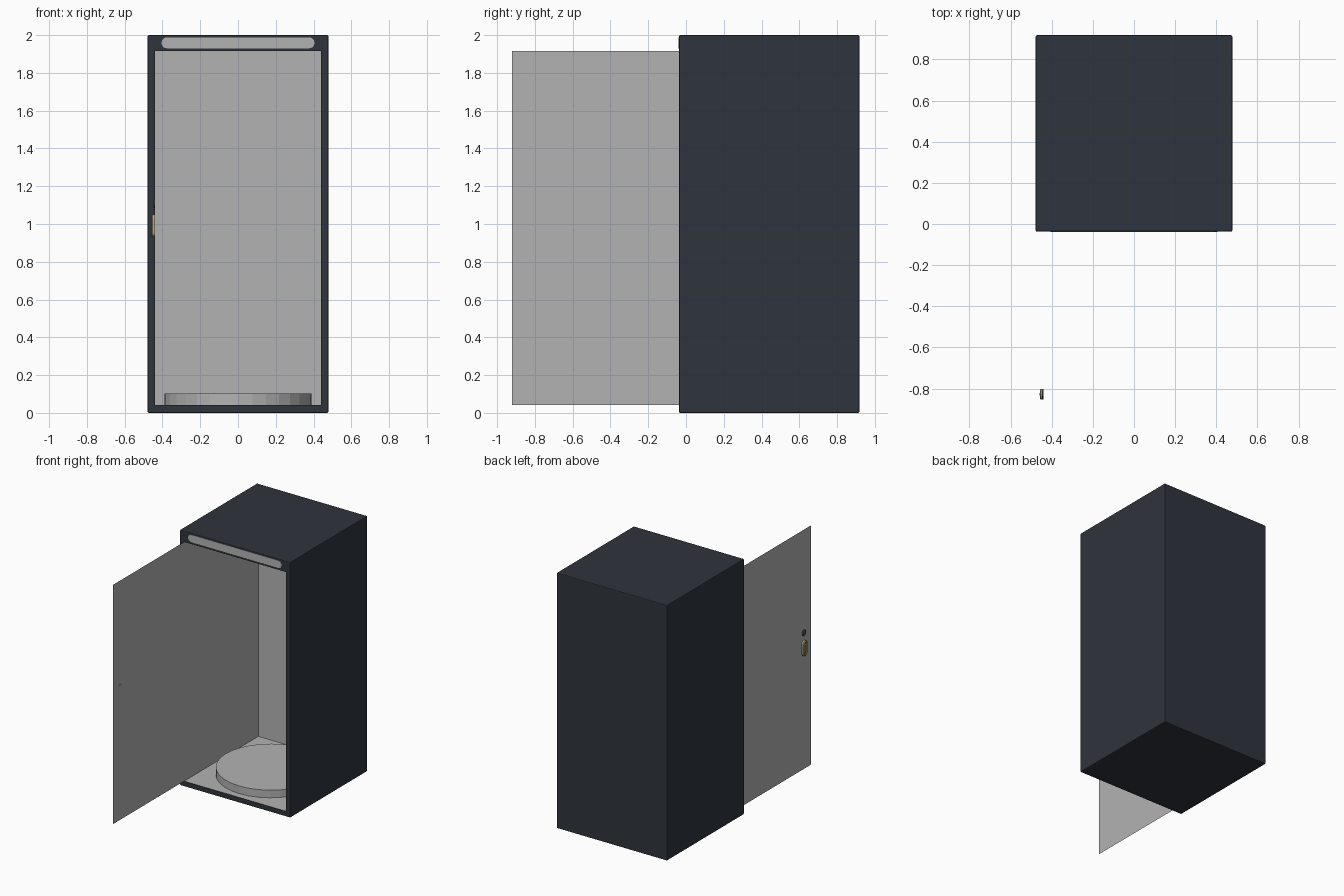
import bpy, bmesh, math
from mathutils import Matrix, Vector

if "Cube" in bpy.data.objects:
    bpy.data.objects.remove(bpy.data.objects["Cube"])


def material(name, rgb):
    m = bpy.data.materials.new(name)
    m.diffuse_color = (*rgb, 1)
    m.use_nodes = True
    m.node_tree.nodes["Principled BSDF"].inputs["Base Color"].default_value = m.diffuse_color
    return m


DARK = material("dark_slate_paint", (0.028, 0.034, 0.045))
GREY = material("light_grey", (0.45, 0.45, 0.45))
BRASS = material("brass", (0.50, 0.40, 0.22))
INLAY = material("handle_inlay", (0.22, 0.18, 0.09))
TEAL = material("lock_metal", (0.10, 0.17, 0.17))

W, FRONT, BACK, H = 0.478, -0.037, 0.918, 2.0       # outer cabinet limits
OW, OZ0, OZ1, DEPTH = 0.44, 0.042, 1.915, 0.88      # opening and inner back


def finish(name, bm, mats):
    me = bpy.data.meshes.new(name)
    bm.to_mesh(me)
    bm.free()
    for m in mats:
        me.materials.append(m)
    ob = bpy.data.objects.new(name, me)
    bpy.context.collection.objects.link(ob)
    return ob


def stadium(name, half, radius, depth, frame, mats, rim=0, dip=0, soft=0, seg=10):
    """Round-ended plate; its length runs along local x, its face along local z."""
    bm = bmesh.new()
    pts = []
    for side, start in ((1, -90), (-1, 90)):
        for i in range(seg + 1):
            if half == radius and i == seg:
                continue
            a = math.radians(start + 180 * i / seg)
            pts.append((side * (half - radius) + radius * math.cos(a),
                        radius * math.sin(a), 0))
    base = bm.faces.new([bm.verts.new(p) for p in pts])
    top = bmesh.ops.extrude_face_region(bm, geom=[base])["geom"]
    bmesh.ops.translate(bm, vec=(0, 0, depth),
                        verts=[v for v in top if isinstance(v, bmesh.types.BMVert)])
    bmesh.ops.recalc_face_normals(bm, faces=bm.faces[:])
    bm.normal_update()
    face = max(bm.faces, key=lambda f: f.calc_center_median().z)
    if soft:
        # sloping shoulder around the face
        bmesh.ops.inset_region(bm, faces=[face], thickness=soft, depth=soft)
    if rim:
        # raised rim and sunken panel
        bmesh.ops.inset_region(bm, faces=[face], thickness=rim)
        bmesh.ops.inset_region(bm, faces=[face], thickness=0.001, depth=-dip)
        face.material_index = len(mats) - 1
    bm.transform(frame)
    return finish(name, bm, mats)


def facing(loc, x, y, z):
    m = Matrix((x, y, z)).transposed().to_4x4()
    m.translation = Vector(loc)
    return m


# Cabinet shell: box with the front pushed inwards to form the lined interior
bm = bmesh.new()
bmesh.ops.create_cube(bm, size=1)
for v in bm.verts:
    v.co = (math.copysign(W, v.co.x), FRONT if v.co.y < 0 else BACK, H if v.co.z > 0 else 0)
front = min(bm.faces, key=lambda f: f.calc_center_median().y)
outer_edges = bm.edges[:]
bmesh.ops.inset_region(bm, faces=[front], thickness=0.03)
for v in front.verts:
    v.co = (math.copysign(OW, v.co.x), FRONT, OZ1 if v.co.z > 1 else OZ0)
walls = bmesh.ops.inset_region(bm, faces=[front], thickness=0)["faces"]
for v in front.verts:
    v.co.y = DEPTH
for f in [front, *walls]:
    f.material_index = 1
bmesh.ops.bevel(bm, geom=outer_edges, offset=0.006, segments=2, profile=0.5,
                affect='EDGES', material=0)
finish("cabinet_shell", bm, [DARK, GREY])

# Round turntable on the cabinet floor
bm = bmesh.new()
bmesh.ops.create_cone(bm, cap_ends=True, segments=32, radius1=0.39, radius2=0.39,
                      depth=0.06, matrix=Matrix.Translation((0, 0.405, 0.072)))
finish("turntable", bm, [GREY])

# Thin door, swung open by a right angle on the left side
bm = bmesh.new()
bm.faces.new([bm.verts.new((-OW, y, z)) for y, z in
              ((FRONT, OZ0), (FRONT, OZ1), (-0.92, OZ1), (-0.92, OZ0))])
finish("door", bm, [GREY])

# Blank name plate above the opening
stadium("name_plate", 0.405, 0.029, 0.002,
        facing((0, FRONT, 1.959), (1, 0, 0), (0, 0, 1), (0, -1, 0)), [GREY])

# Handle and round lock on the outside of the door
AXES = ((0, 0, 1), (0, 1, 0), (-1, 0, 0))
stadium("door_handle", 0.06, 0.026, 0.012, facing((-OW, -0.828, 0.99), *AXES),
        [BRASS, INLAY], rim=0.006, dip=0.006, soft=0.006)
stadium("handle_grip", 0.036, 0.007, 0.005, facing((-OW - 0.012, -0.828, 0.99), *AXES),
        [BRASS], soft=0.002)
stadium("lock", 0.024, 0.024, 0.004, facing((-OW, -0.828, 1.11), *AXES),
        [TEAL], rim=0.005, dip=0.002, soft=0.003)
stadium("lock_slot_cover", 0.012, 0.004, 0.003, facing((-OW - 0.005, -0.828, 1.11), *AXES),
        [INLAY])
